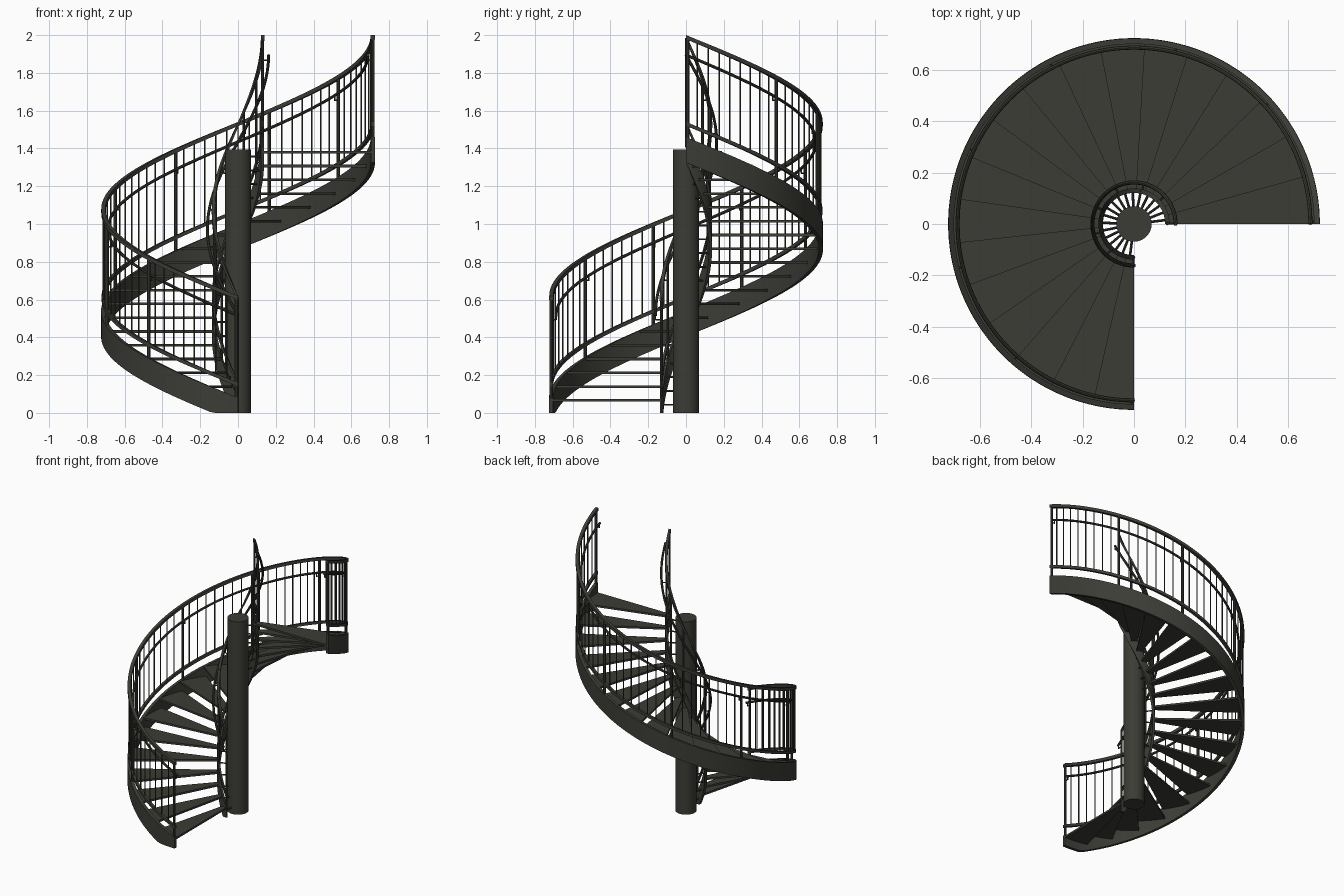
import bpy, bmesh, math
from mathutils import Vector

if "Cube" in bpy.data.objects:
    bpy.data.objects.remove(bpy.data.objects["Cube"])

RISE, STEPS = 1.38, 19
SWEEP = 1.5 * math.pi
R_OUT, R_IN = 0.713, 0.13

metal = bpy.data.materials.new("dark_grey_metal")
metal.diffuse_color = (0.045, 0.045, 0.037, 1)
metal.use_nodes = True
metal.node_tree.nodes["Principled BSDF"].inputs["Base Color"].default_value = metal.diffuse_color


def ang(t):
    # stair climbs clockwise from the front round to the right side
    return -math.pi / 2 - SWEEP * t


def pt(r, t, z):
    return Vector((r * math.cos(ang(t)), r * math.sin(ang(t)), z))


def finish(name, bm, smooth=True):
    bmesh.ops.recalc_face_normals(bm, faces=bm.faces)
    me = bpy.data.meshes.new(name)
    bm.to_mesh(me)
    bm.free()
    me.materials.append(metal)
    ob = bpy.data.objects.new(name, me)
    bpy.context.collection.objects.link(ob)
    if smooth:
        bpy.context.view_layer.objects.active = ob
        ob.select_set(True)
        bpy.ops.object.shade_smooth_by_angle(angle=math.radians(35))
        ob.select_set(False)
    return ob


def loft(bm, rings):
    # skin closed rings and cap both ends
    vs = [[bm.verts.new(p) for p in ring] for ring in rings]
    n = len(vs[0])
    for a, b in zip(vs, vs[1:]):
        for i in range(n):
            bm.faces.new((a[i], a[(i + 1) % n], b[(i + 1) % n], b[i]))
    bm.faces.new(vs[0])
    bm.faces.new(vs[-1])


def rod(bm, a, b, rad, sides=8):
    d = (b - a).normalized()
    u = d.orthogonal().normalized()
    w = d.cross(u)
    circle = [rad * (math.cos(2 * math.pi * i / sides) * u + math.sin(2 * math.pi * i / sides) * w)
              for i in range(sides)]
    loft(bm, [[p + c for c in circle] for p in (a, b)])


def helix_bar(name, r0, r1, z0, z1, segs=114):
    # rectangular bar following the stair, cut off at the floor
    bm = bmesh.new()
    rings = []
    for i in range(segs + 1):
        t = i / segs
        lo, hi = max(0, z0 + RISE * t), z1 + RISE * t
        rings.append([pt(r0, t, lo), pt(r1, t, lo), pt(r1, t, hi), pt(r0, t, hi)])
    loft(bm, rings)
    return finish(name, bm)


def helix_tube(name, r, z, rad, segs=114):
    # round handrail
    bm = bmesh.new()
    rings = []
    for i in range(segs + 1):
        t = i / segs
        p = pt(r, t, z + RISE * t)
        out = Vector((math.cos(ang(t)), math.sin(ang(t)), 0))
        tan = Vector((out.y * r * SWEEP, -out.x * r * SWEEP, RISE)).normalized()
        up = tan.cross(out)
        rings.append([p + rad * (math.cos(a) * out + math.sin(a) * up)
                      for a in (k * math.pi / 4 for k in range(8))])
    loft(bm, rings)
    return finish(name, bm)


# central column
bm = bmesh.new()
rod(bm, Vector((0, 0, 0)), Vector((0, 0, 1.395)), 0.069, 48)
finish("central_column", bm)

# wedge treads, each nosing overlapping the one below, and pins to the column
treads, pins = bmesh.new(), bmesh.new()
for k in range(STEPS):
    t0, t1 = max(0, (k - 0.1) / STEPS), (k + 1) / STEPS
    top = 0.073 * (k + 1)
    outline = [(R_IN, t0)] + [(0.71, t0 + (t1 - t0) * i / 4) for i in range(5)] + [(R_IN, t1)]
    loft(treads, [[pt(r, t, z) for r, t in outline] for z in (top - 0.014, top)])
    tm = (k + 0.5) / STEPS
    rod(pins, pt(0.06, tm, top - 0.03), pt(R_IN, tm, top - 0.03), 0.005)
finish("treads", treads, False)
finish("column_pins", pins)

# stringers and rails
helix_bar("outer_stringer", 0.703, 0.725, -0.055, 0.08)
helix_bar("outer_lower_rail", 0.704, 0.722, 0.14, 0.16)
helix_bar("outer_top_rail", 0.702, 0.724, 0.598, 0.62)
helix_tube("outer_handrail", 0.688, 0.515, 0.008)
helix_bar("inner_stringer", 0.122, 0.138, -0.055, 0.08)
helix_bar("inner_lower_rail", 0.123, 0.137, 0.14, 0.165)
helix_bar("inner_top_rail", 0.121, 0.139, 0.592, 0.62)
helix_tube("inner_handrail", 0.162, 0.515, 0.008)

# posts with handrail brackets
post_t = [1 - d / 270 for d in (0.8, 42, 76.5, 117.5, 155.5, 194, 228.5, 269.2)]
for side, r, hr, rad in (("outer", R_OUT, 0.688, 0.009), ("inner", R_IN, 0.162, 0.007)):
    posts, brackets = bmesh.new(), bmesh.new()
    for t in post_t:
        z = RISE * t
        rod(posts, pt(r, t, z + 0.03 if t > 0.01 else 0), pt(r, t, z + 0.61), rad)
        rod(brackets, pt(r, t, z + 0.49), pt(hr, t, z + 0.49), 0.004)
        rod(brackets, pt(hr, t, z + 0.487), pt(hr, t, z + 0.515), 0.004)
    finish(side + "_posts", posts)
    finish(side + "_handrail_brackets", brackets)

# thin balusters, three per tread
bal = bmesh.new()
for j in range(1, STEPS * 3):
    t = j / (STEPS * 3)
    if min(abs(t - p) for p in post_t) > 0.008:
        rod(bal, pt(R_OUT, t, RISE * t + 0.15), pt(R_OUT, t, RISE * t + 0.605), 0.004, 6)
finish("outer_balusters", bal)
